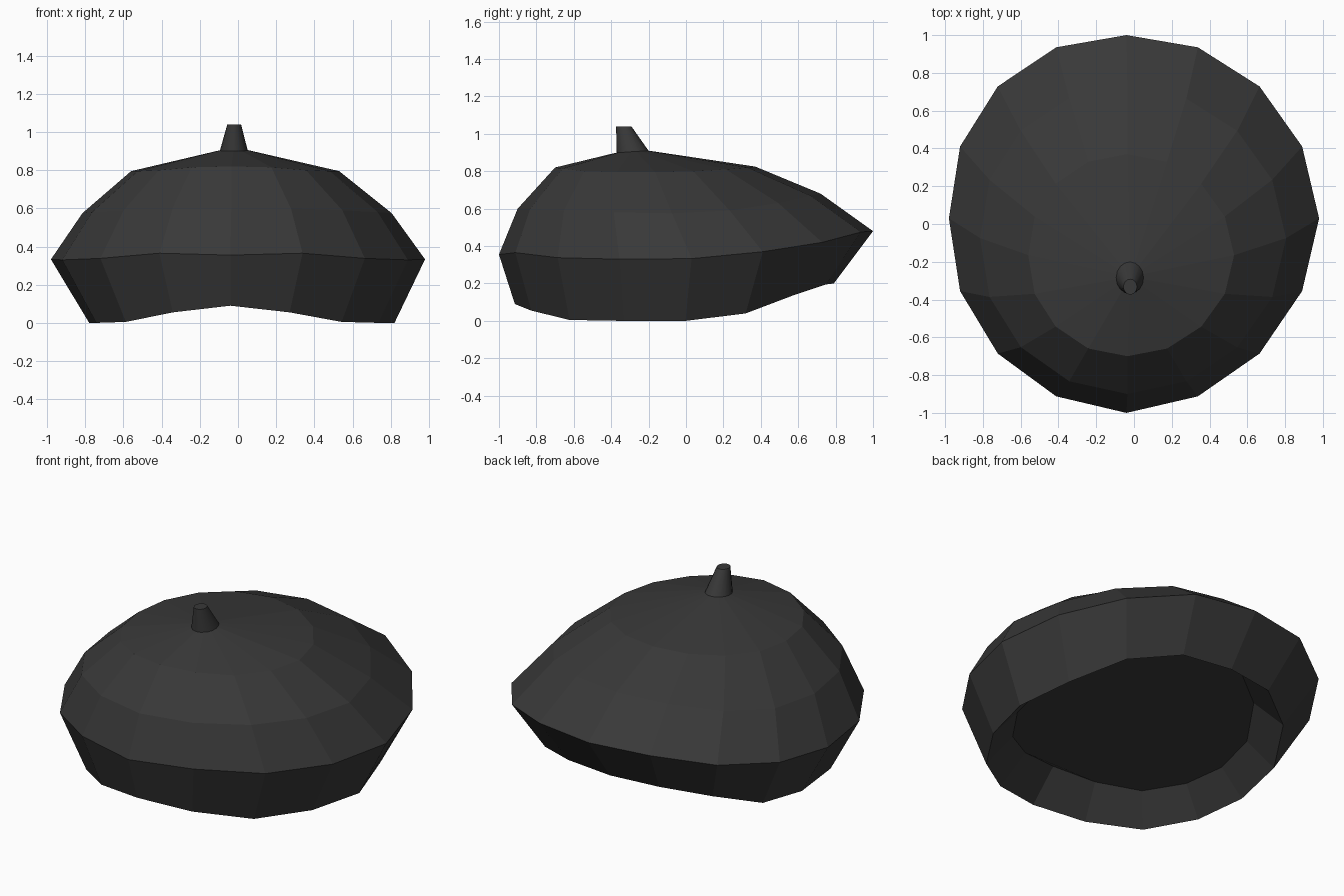
import bpy, bmesh, math

if "Cube" in bpy.data.objects:
    bpy.data.objects.remove(bpy.data.objects["Cube"])

N = 16
felt = bpy.data.materials.new("dark_felt")
felt.diffuse_color = (0.04, 0.04, 0.04, 1)
felt.use_nodes = True
felt.node_tree.nodes["Principled BSDF"].inputs["Base Color"].default_value = felt.diffuse_color


def ring(bm, rx, front, back, heights, skew=0.04, side=0.03, cx=0.0):
    """Oval loop starting at the front; heights run front to back and mirror."""
    cy, ry = (front + back) / 2, (back - front) / 2
    loop = []
    for i in range(N):
        t = 2 * math.pi * i / N
        x = cx + rx * math.sin(t) - skew * abs(math.cos(t))
        y = cy - ry * math.cos(t) + side * abs(math.sin(t))
        loop.append(bm.verts.new((x, y, heights[min(i, N - i)])))
    return loop


def bridge(bm, a, b):
    n = len(a)
    for i in range(n):
        j = (i + 1) % n
        bm.faces.new((a[i], a[j], b[j], b[i]))


def finish(bm, name):
    bmesh.ops.recalc_face_normals(bm, faces=bm.faces)
    me = bpy.data.meshes.new(name)
    bm.to_mesh(me)
    bm.free()
    me.materials.append(felt)
    ob = bpy.data.objects.new(name, me)
    bpy.context.collection.objects.link(ob)
    return ob


# Cap body: recessed lining, rim, widest loop, two crown loops, peak
rim_z = [0.09, 0.055, 0.005, 0.0, 0.0, 0.04, 0.14, 0.195, 0.2]
bm = bmesh.new()
loops = [
    ring(bm, 0.66, -0.73, 0.63, [z + 0.16 for z in rim_z], cx=0.01),
    ring(bm, 0.80, -0.915, 0.79, rim_z, 0.06, 0.06, 0.02),
    ring(bm, 0.98, -1.0, 1.0,
         [0.355, 0.365, 0.338, 0.33, 0.333, 0.37, 0.42, 0.475, 0.48]),
    ring(bm, 0.81, -0.9, 0.72,
         [0.6, 0.6, 0.59, 0.58, 0.575, 0.59, 0.63, 0.67, 0.68], 0.03, 0.015, -0.005),
    ring(bm, 0.545, -0.70, 0.37,
         [0.82, 0.815, 0.80, 0.795, 0.795, 0.80, 0.81, 0.82, 0.825], 0.02, 0.0, -0.015),
]
for a, b in zip(loops, loops[1:]):
    bridge(bm, a, b)
peak = bm.verts.new((-0.02, -0.28, 0.922))
for i in range(N):
    bm.faces.new((loops[-1][i], loops[-1][(i + 1) % N], peak))
bm.faces.new(loops[0])
finish(bm, "cap_body")

# Stem: leaning tapered stub on the crown
bm = bmesh.new()
stem = [
    ring(bm, 0.075, -0.37, -0.19, [0.895] * 9, 0, 0, -0.022),
    ring(bm, 0.036, -0.374, -0.292, [1.04] * 9, 0, 0, -0.02),
]
bridge(bm, *stem)
for s in stem:
    bm.faces.new(s)
ob = finish(bm, "stem")
bpy.context.view_layer.objects.active = ob
ob.select_set(True)
bpy.ops.object.shade_smooth_by_angle(angle=math.radians(40))
